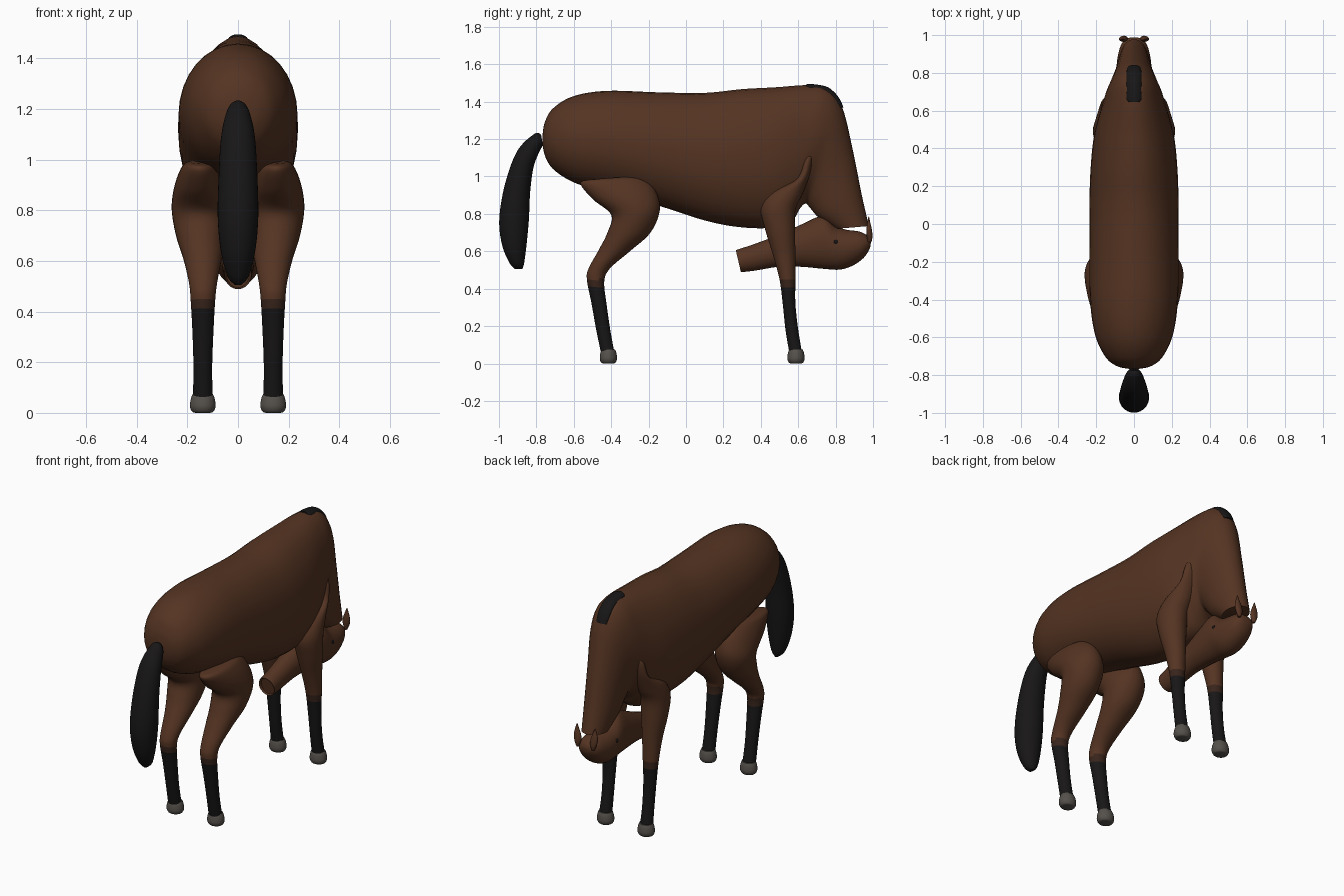
import bpy, bmesh, math
from mathutils import Vector


def material(name, r, g, b):
    m = bpy.data.materials.new(name)
    m.diffuse_color = (r, g, b, 1)
    return m


coat = material("coat", 0.090, 0.034, 0.016)
blend = material("coat_blend", 0.040, 0.018, 0.011)
black = material("black_hair", 0.009, 0.008, 0.008)
horn = material("hoof_horn", 0.09, 0.08, 0.07)


def spline(rows, steps):
    """Catmull-Rom interpolation through rows of numbers."""
    out = []
    n = len(rows)
    for i in range(n - 1):
        a, b, c, d = (rows[max(0, min(n - 1, i + k))] for k in (-1, 0, 1, 2))
        for s in range(steps):
            t = s / steps
            out.append([0.5 * (2 * q + (r - p) * t + (2 * p - 5 * q + 4 * r - u) * t * t
                               + (3 * q - p - 3 * r + u) * t ** 3)
                        for p, q, r, u in zip(a, b, c, d)])
    return out + [list(rows[-1])]


def loft(name, rings, mats, side=1, steps=6, n=32, pick=None):
    """Skin of ellipses; ring = (y1, z1, y2, z2, x_min, x_max), side=-1 mirrors."""
    bm = bmesh.new()
    loops = []
    for y1, z1, y2, z2, xa, xb in spline(rings, steps):
        loop = []
        for k in range(n):
            a = 2 * math.pi * k / n
            c, s = math.cos(a), math.sin(a)
            x = (xa + xb) / 2 + (xb - xa) / 2 * s
            loop.append(bm.verts.new((side * x, (y1 + y2) / 2 + (y1 - y2) / 2 * c,
                                      (z1 + z2) / 2 + (z1 - z2) / 2 * c)))
        loops.append(loop)
    for p, q in zip(loops, loops[1:]):
        for k in range(n):
            bm.faces.new((p[k], p[(k + 1) % n], q[(k + 1) % n], q[k]))
    bm.faces.new(loops[0])
    bm.faces.new(loops[-1])
    bmesh.ops.recalc_face_normals(bm, faces=bm.faces)
    for f in bm.faces:
        f.smooth = True
        if pick:
            f.material_index = pick(f.calc_center_median().z)
    me = bpy.data.meshes.new(name)
    bm.to_mesh(me)
    bm.free()
    ob = bpy.data.objects.new(name, me)
    bpy.context.collection.objects.link(ob)
    for m in mats:
        me.materials.append(m)
    bpy.ops.object.select_all(action='DESELECT')
    ob.select_set(True)
    bpy.context.view_layer.objects.active = ob
    bpy.ops.object.shade_smooth_by_angle(angle=math.radians(50))
    return ob


def sym(rows):
    """Rings centred on x = 0, given by half width."""
    return [(*r[:4], -r[4], r[4]) for r in rows]


# Trunk and down-bent neck: upper point, lower point, half width
loft("body_and_neck", sym([
    (-0.768, 1.215, -0.768, 1.175, 0.02),
    (-0.755, 1.29, -0.75, 1.10, 0.09),
    (-0.71, 1.365, -0.70, 1.03, 0.15),
    (-0.60, 1.43, -0.58, 0.96, 0.205),
    (-0.42, 1.458, -0.40, 0.915, 0.232),
    (-0.15, 1.45, -0.15, 0.845, 0.236),
    (0.10, 1.447, 0.10, 0.765, 0.236),
    (0.30, 1.467, 0.28, 0.73, 0.23),
    (0.48, 1.477, 0.45, 0.725, 0.212),
    (0.65, 1.488, 0.56, 0.755, 0.175),
    (0.76, 1.468, 0.61, 0.83, 0.15),
    (0.835, 1.37, 0.64, 0.855, 0.125),
    (0.89, 1.15, 0.665, 0.83, 0.105),
    (0.94, 0.90, 0.71, 0.78, 0.09),
    (0.978, 0.735, 0.80, 0.72, 0.07)]), [coat])

# Head tucked under the neck, muzzle pointing back
loft("head", sym([
    (0.285, 0.60, 0.302, 0.495, 0.045),
    (0.270, 0.607, 0.297, 0.489, 0.054),
    (0.36, 0.637, 0.37, 0.497, 0.058),
    (0.50, 0.69, 0.50, 0.518, 0.067),
    (0.62, 0.745, 0.62, 0.517, 0.08),
    (0.73, 0.788, 0.73, 0.507, 0.09),
    (0.80, 0.735, 0.82, 0.502, 0.093),
    (0.86, 0.715, 0.89, 0.523, 0.088),
    (0.93, 0.705, 0.95, 0.565, 0.072),
    (0.975, 0.68, 0.982, 0.615, 0.045),
    (0.988, 0.655, 0.988, 0.645, 0.01)]), [coat])

# Short black mane tuft on the crest
loft("mane", sym([
    (0.645, 1.494, 0.645, 1.455, 0.03),
    (0.66, 1.495, 0.66, 1.45, 0.04),
    (0.715, 1.489, 0.70, 1.445, 0.04),
    (0.766, 1.473, 0.745, 1.435, 0.04),
    (0.815, 1.425, 0.785, 1.40, 0.04),
    (0.842, 1.37, 0.81, 1.36, 0.035)]), [black])

# Hanging tail
loft("tail", sym([
    (-0.775, 1.225, -0.765, 1.165, 0.025),
    (-0.81, 1.228, -0.785, 1.13, 0.045),
    (-0.90, 1.14, -0.815, 1.05, 0.066),
    (-0.965, 0.97, -0.833, 0.92, 0.076),
    (-0.998, 0.78, -0.84, 0.77, 0.08),
    (-0.985, 0.64, -0.852, 0.64, 0.068),
    (-0.945, 0.54, -0.865, 0.54, 0.042),
    (-0.915, 0.505, -0.875, 0.505, 0.012)]), [black])

# Legs: front point, rear point, inner x, outer x
hind = [
    (-0.30, 1.00, -0.50, 0.985, 0.12, 0.19),
    (-0.22, 0.985, -0.565, 0.965, 0.08, 0.22),
    (-0.16, 0.92, -0.50, 0.88, 0.05, 0.25),
    (-0.14, 0.82, -0.40, 0.795, 0.04, 0.262),
    (-0.19, 0.70, -0.42, 0.70, 0.05, 0.245),
    (-0.30, 0.60, -0.465, 0.61, 0.065, 0.215),
    (-0.405, 0.51, -0.52, 0.51, 0.083, 0.193),
    (-0.437, 0.44, -0.53, 0.45, 0.09, 0.187),
    (-0.425, 0.32, -0.505, 0.32, 0.097, 0.18),
    (-0.405, 0.18, -0.48, 0.18, 0.102, 0.176),
    (-0.383, 0.06, -0.455, 0.06, 0.10, 0.178)]
fore = [
    (0.665, 1.14, 0.645, 1.13, 0.09, 0.13),
    (0.678, 1.10, 0.62, 1.08, 0.07, 0.165),
    (0.662, 1.01, 0.585, 0.985, 0.06, 0.18),
    (0.62, 0.90, 0.45, 0.92, 0.05, 0.205),
    (0.585, 0.82, 0.40, 0.83, 0.05, 0.218),
    (0.583, 0.70, 0.425, 0.71, 0.065, 0.212),
    (0.585, 0.58, 0.465, 0.58, 0.08, 0.195),
    (0.585, 0.45, 0.50, 0.45, 0.092, 0.186),
    (0.585, 0.32, 0.517, 0.32, 0.10, 0.178),
    (0.60, 0.18, 0.532, 0.18, 0.104, 0.174),
    (0.62, 0.06, 0.552, 0.06, 0.102, 0.178)]


def stocking(z):
    return 0 if z > 0.45 else 1 if z > 0.41 else 2


for side, tag in ((1, "right"), (-1, "left")):
    for part, rows, yc in (("hind", hind, -0.415), ("front", fore, 0.588)):
        loft(f"{part}_leg_{tag}", rows, [coat, blend, black], side, pick=stocking)
        # Rounded hoof
        loft(f"{part}_hoof_{tag}",
             [(yc + r, z, yc - r, z, 0.139 - r * 1.1, 0.139 + r * 1.1) for r, z in
              ((0.025, 0.0), (0.038, 0.005), (0.046, 0.025), (0.043, 0.055), (0.036, 0.075))],
             [horn], side)
    # Leaf-shaped ear
    loft(f"ear_{tag}", [
        (0.992, 0.65, 0.972, 0.65, 0.045, 0.06),
        (0.997, 0.68, 0.965, 0.69, 0.033, 0.075),
        (0.993, 0.72, 0.965, 0.72, 0.035, 0.08),
        (0.985, 0.755, 0.97, 0.755, 0.048, 0.074),
        (0.979, 0.785, 0.975, 0.785, 0.06, 0.064)], [coat], side, n=16)
    # Small dark eye
    bpy.ops.mesh.primitive_uv_sphere_add(segments=16, ring_count=10, radius=0.012,
                                         location=Vector((side * 0.084, 0.80, 0.65)))
    eye = bpy.context.object
    eye.name = f"eye_{tag}"
    eye.data.materials.append(black)
    bpy.ops.object.shade_smooth()
